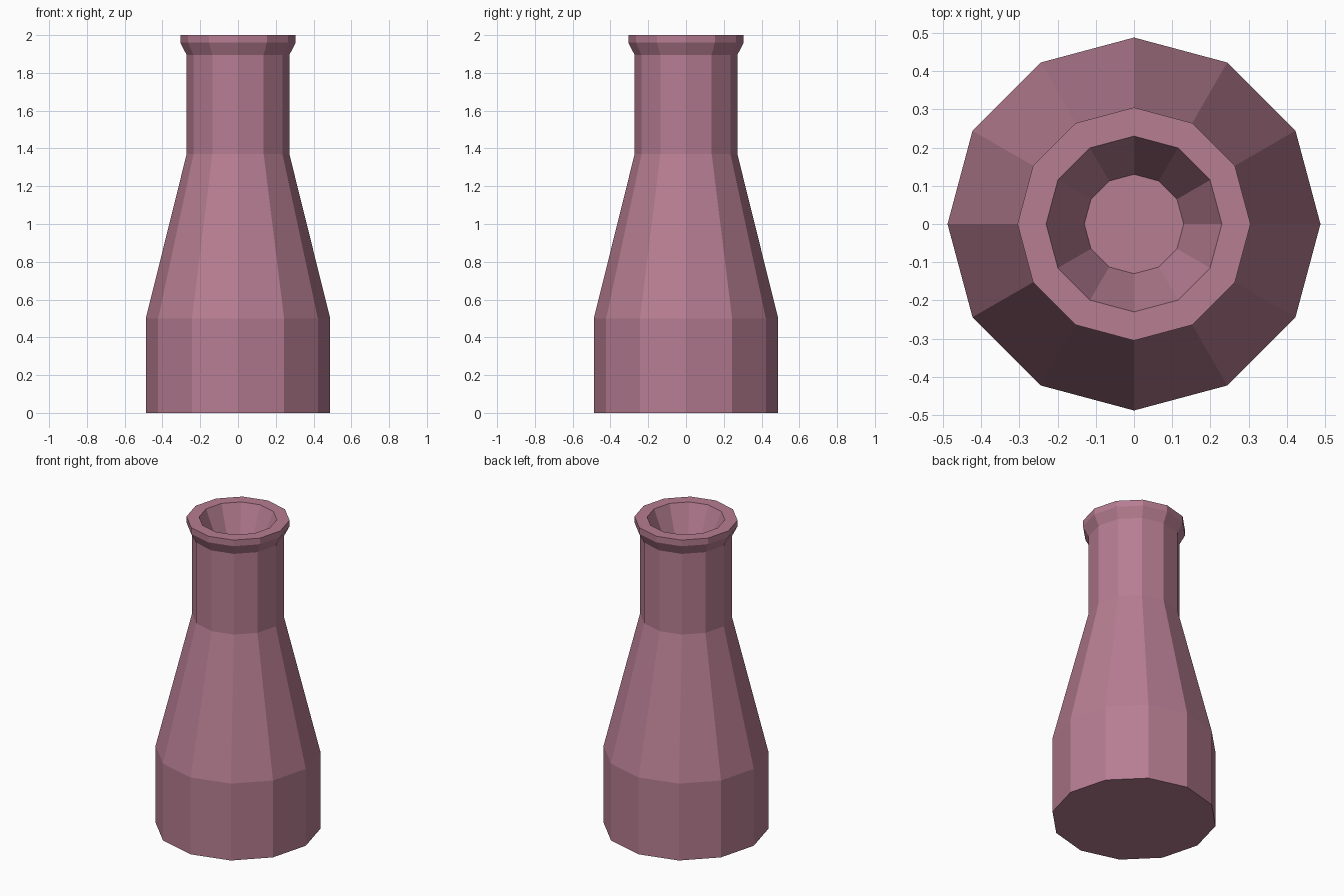
import bpy, bmesh, math

if "Cube" in bpy.data.objects:
    bpy.data.objects.remove(bpy.data.objects["Cube"])

SIDES = 12

# Outer wall from the base up, over the lip, then down into the mouth (radius, height)
PROFILE = [(0.488, 0), (0.488, 0.5), (0.272, 1.37), (0.272, 1.895),
           (0.305, 1.96), (0.305, 2.0), (0.23, 2.0), (0.13, 1.76)]


def lathe(name, profile, sides):
    bm = bmesh.new()
    rings = []
    for r, z in profile:
        rings.append([bm.verts.new((r * math.cos(2 * math.pi * i / sides),
                                    r * math.sin(2 * math.pi * i / sides), z))
                      for i in range(sides)])
    for low, high in zip(rings, rings[1:]):
        for i in range(sides):
            j = (i + 1) % sides
            bm.faces.new((low[i], low[j], high[j], high[i]))
    # Flat underside and flat floor of the mouth
    bm.faces.new(rings[0][::-1])
    bm.faces.new(rings[-1])
    bmesh.ops.recalc_face_normals(bm, faces=bm.faces)
    mesh = bpy.data.meshes.new(name)
    bm.to_mesh(mesh)
    bm.free()
    obj = bpy.data.objects.new(name, mesh)
    bpy.context.collection.objects.link(obj)
    return obj


# Bottle
bottle = lathe("bottle", PROFILE, SIDES)
glaze = bpy.data.materials.new("dusty_rose")
glaze.diffuse_color = (0.47, 0.205, 0.285, 1)
glaze.use_nodes = True
glaze.node_tree.nodes["Principled BSDF"].inputs["Base Color"].default_value = glaze.diffuse_color
bottle.data.materials.append(glaze)
